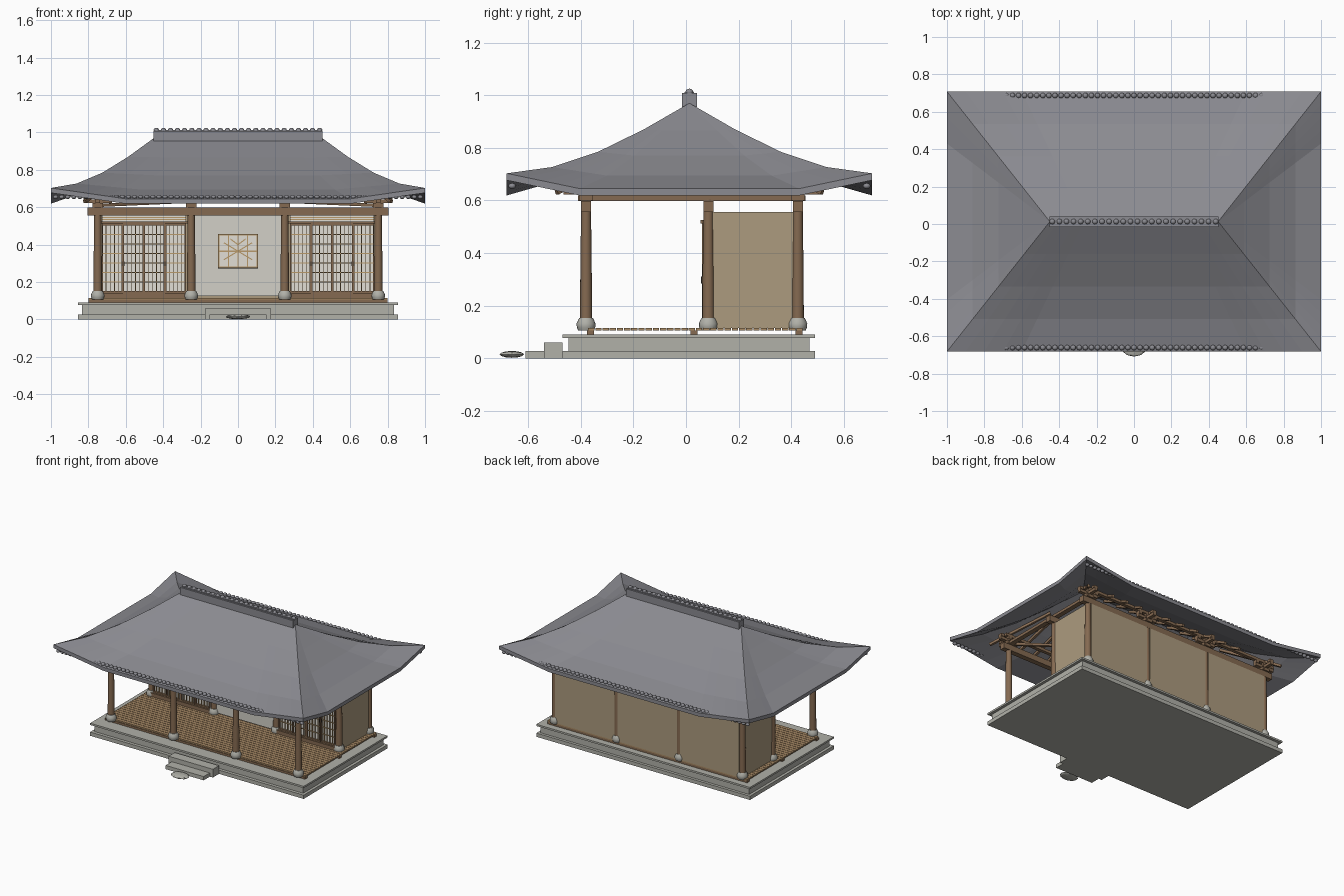
import bpy, bmesh, math
from mathutils import Vector, Matrix

if "Cube" in bpy.data.objects:
    bpy.data.objects.remove(bpy.data.objects["Cube"])

YC = 0.013                       # roof centre in depth


def mat(name, hexcode):
    c = [int(hexcode[i:i + 2], 16) / 255 for i in (0, 2, 4)]
    m = bpy.data.materials.new(name)
    m.diffuse_color = [((v + 0.055) / 1.055) ** 2.4 for v in c] + [1]
    m.use_nodes = True
    m.node_tree.nodes["Principled BSDF"].inputs["Base Color"].default_value = m.diffuse_color
    return m


TILE = mat("grey_tile", "8B8B91")
STONE = mat("pale_stone", "B1B1A9")
WOOD = mat("brown_wood", "856A51")
FLOOR = mat("floor_wood", "A88A65")
WALL = mat("tan_wall", "AC9B7E")
PLASTER = mat("plaster", "D2D0C7")
PAPER = mat("paper", "E2DFD6")
LATTICE = mat("lattice_wood", "B99A6B")
DARK = mat("dark_metal", "33302D")


def finish(name, bm, m, smooth=False):
    bmesh.ops.recalc_face_normals(bm, faces=bm.faces)
    me = bpy.data.meshes.new(name)
    bm.to_mesh(me)
    bm.free()
    me.materials.append(m)
    ob = bpy.data.objects.new(name, me)
    bpy.context.collection.objects.link(ob)
    if smooth:
        bpy.context.view_layer.objects.active = ob
        ob.select_set(True)
        bpy.ops.object.shade_smooth_by_angle(angle=math.radians(40))
        ob.select_set(False)
    return ob


def boxes(name, m, items):
    """Join boxes given as (x0, x1, y0, y1, z0, z1)."""
    bm = bmesh.new()
    for x0, x1, y0, y1, z0, z1 in items:
        M = Matrix.Translation(((x0 + x1) / 2, (y0 + y1) / 2, (z0 + z1) / 2))
        bmesh.ops.create_cube(bm, size=1, matrix=M @ Matrix.Diagonal((x1 - x0, y1 - y0, z1 - z0, 1)))
    return finish(name, bm, m)


def bars(name, m, items, w):
    """Join square bars running between pairs of points."""
    bm = bmesh.new()
    for a, b in items:
        a, b = Vector(a), Vector(b)
        R = (b - a).to_track_quat('Z', 'Y').to_matrix().to_4x4()
        M = Matrix.Translation((a + b) / 2) @ R
        bmesh.ops.create_cube(bm, size=1, matrix=M @ Matrix.Diagonal((w, w, (b - a).length, 1)))
    return finish(name, bm, m)


def lathe(bm, x, y, profile, n=16):
    rings = [[bm.verts.new((x + r * math.cos(i * math.tau / n), y + r * math.sin(i * math.tau / n), z))
              for i in range(n)] for r, z in profile]
    for a, b in zip(rings, rings[1:]):
        for i in range(n):
            bm.faces.new((a[i], a[(i + 1) % n], b[(i + 1) % n], b[i]))
    bm.faces.new(rings[0])
    bm.faces.new(rings[-1])


# Stone platform, steps and stepping stone
boxes("platform_base", STONE, [(-.855, .855, -.47, .49, 0, .027)])
boxes("platform_body", STONE, [(-.835, .835, -.447, .47, .027, .078)])
boxes("platform_top", STONE, [(-.855, .855, -.47, .49, .078, .091)])
boxes("steps", STONE, [(-.177, .177, -.54, -.47, 0, .06), (-.152, .152, -.61, -.54, 0, .027)])
bm = bmesh.new()
bmesh.ops.create_icosphere(bm, subdivisions=2, radius=1, matrix=Matrix.Translation((0, -.662, .015))
                           @ Matrix.Diagonal((.068, .047, .013, 1)))
finish("stepping_stone", bm, STONE)

# Floor joists and planks
boxes("floor_joists", WOOD, [(-.8, .8, y - .013, y + .013, .091, .106) for y in (-.363, .03, .43)])
boxes("floor_planks", FLOOR, [(-.8, .8, -.372 + i * .0273, -.372 + i * .0273 + .024, .106, .116)
                              for i in range(30)])

# Columns on rounded stone bases
XS, YS = (-.75, -.25, .25, .75), (-.38, .085, .425)
cols, feet = bmesh.new(), bmesh.new()
for x in XS:
    for y in YS:
        lathe(cols, x, y, [(.023, .14), (.022, .3), (.019, .56), (.019, .605)])
        lathe(feet, x, y, [(.03, .106), (.035, .118), (.036, .132), (.03, .146), (.026, .153)])
finish("columns", cols, WOOD, True)
finish("column_bases", feet, STONE, True)

# Beams along and across the columns
boxes("long_beams", WOOD, [(-.805, .805, y - .019, y + .019, .556, .598) for y in YS])
boxes("cross_beams", WOOD, [(x - .017, x + .017, -.41, .455, .598, .618) for x in XS])

# Stacked brackets above the outer columns
br = []
for x in XS:
    for y, s in ((-.38, -1), (.425, 1)):
        br += [(x - .028, x + .028, y - .026, y + .026, .6, .622),
               (x - .075, x + .075, y - .012, y + .012, .622, .642),
               (x - .012, x + .012, min(y, y + s * .085), max(y, y + s * .085), .622, .642)]
        br += [(x + d - .013, x + d + .013, y - .016, y + .016, .642, .662) for d in (-.062, 0, .062)]
        br += [(x - .016, x + .016, y + s * .07 - .013, y + s * .07 + .013, .642, .66)]
boxes("brackets", WOOD, br)
boxes("wall_plates", WOOD, [(-.78, .78, y - .012, y + .012, .662, .682) for y in (-.38, .425)])

# Rafters under the roof
raf = []
for s in (-1, 1):
    for i in range(13):
        x = -.72 + i * .12
        if abs(x) < .6:
            raf.append(((x, YC + s * .49, .64), (x * .9, YC + s * .2, .79)))
    for sx in (-1, 1):
        raf.append(((sx * .82, YC + s * .505, .63), (sx * .58, YC + s * .17, .81)))
        raf.append(((sx * .75, YC + s * .39, .61), (sx * .3, YC + s * .1, .63)))
bars("rafters", WOOD, raf, .017)

# Back and side walls
boxes("back_walls", WALL, [(a + .012, a + .488, .425, .445, .115, .556) for a in XS[:3]])
boxes("side_walls", WALL, [(s * .75 - .01, s * .75 + .01, .1, .44, .115, .556) for s in (-1, 1)])

# Central plaster wall with lattice window
boxes("plaster_wall", PLASTER, [(-.24, .24, .078, .095, .125, .556)])
boxes("window_paper", PAPER, [(-.1, .1, .071, .077, .28, .452)])
wf = [(-.106, .106, .066, .078, z - .004, z + .004) for z in (.28, .365, .452)]
wf += [(x - .003, x + .003, .066, .078, .28, .452) for x in (-.103, -.05, 0, .05, .103)]
boxes("window_frame", LATTICE, wf)
bars("window_diagonals", LATTICE, [((sx * .075, .067, .365 + sz * .045), (0, .067, .365))
                                   for sx in (-1, 1) for sz in (-1, 1)]
     + [((sx * .04, .067, .43), (0, .067, .4)) for sx in (-1, 1)], .006)
boxes("window_sill", DARK, [(-.108, .108, .062, .078, .273, .279)])

# Sliding doors: four leaves in each side bay
frame, slats, handles, papers, rails = [], [], [], [], []
for s in (-1, 1):
    c = s * .503
    papers.append((c - .225, c + .225, .08, .09, .14, .556))
    rails += [(c - .235, c + .235, .055, .095, z0, z1) for z0, z1 in ((.116, .142), (.513, .525))]
    slats += [(c - .225, c + .225, .072, .082, z - .002, z + .002) for z in (.534, .545)]
    for k in range(4):
        x0 = c - .225 + k * .1125
        x1 = x0 + .1125
        y = .06 if k in (1, 2) else .068
        frame += [(x0, x0 + .007, y, y + .013, .142, .513), (x1 - .007, x1, y, y + .013, .142, .513),
                  (x0, x1, y, y + .013, .142, .152), (x0, x1, y, y + .013, .503, .513)]
        slats += [(x0 + j * .0225 - .0018, x0 + j * .0225 + .0018, y + .003, y + .011, .15, .505)
                  for j in range(1, 5)]
        slats += [(x0, x1, y + .004, y + .011, .15 + j * .0507 - .0018, .15 + j * .0507 + .0018)
                  for j in range(1, 7)]
        hx = x1 - .005 if k % 2 == 0 else x0 + .005
        handles.append((hx - .003, hx + .003, y - .003, y, .285, .31))
boxes("door_paper", PAPER, papers)
boxes("door_rails", WOOD, rails)
boxes("door_frames", WOOD, frame)
boxes("door_lattice", LATTICE, slats)
boxes("door_handles", DARK, handles)

# Hipped roof shell with sagging slopes and upturned corners
LEVELS = [(0, .97), (.25, .87), (.5, .785), (.75, .727), (1, .703)]
US = [-1, -.9, -.8, -.7, -.6, 0, .6, .7, .8, .9, 1]


def roof_point(side, t, hip_z, u, drop):
    rise = max(0, (abs(u) - .6) / .4)
    z = hip_z - .058 * t * t * (1 - rise) - drop
    hx, hy = .45 + .55 * t, .695 * t
    return {0: (u * hx, YC - hy, z), 1: (hx, YC + u * hy, z),
            2: (-u * hx, YC + hy, z), 3: (-hx, YC - u * hy, z)}[side]


bm = bmesh.new()
for side in range(4):
    skins = []
    for drop in (0, .026):
        g = [[bm.verts.new(roof_point(side, t, z, u, drop)) for u in US] for t, z in LEVELS]
        skins.append(g)
        for a, b in zip(g, g[1:]):
            for i in range(len(US) - 1):
                bm.faces.new((a[i], a[i + 1], b[i + 1], b[i]))
    top, low = skins[0][-1], skins[1][-1]
    for i in range(len(US) - 1):
        bm.faces.new((top[i], top[i + 1], low[i + 1], low[i]))
bmesh.ops.remove_doubles(bm, verts=bm.verts, dist=.0002)
bmesh.ops.dissolve_degenerate(bm, dist=.0002, edges=bm.edges)
finish("roof", bm, TILE)

# Ridge cap with round tiles, and tile rows on the front and back eaves
boxes("ridge_cap", TILE, [(-.452, .452, YC - .028, YC + .028, .955, 1.008),
                          (-.445, .445, YC - .018, YC + .018, 1.008, 1.013)])
spots = [(-.437 + i * .038, YC, 1.012, .015, .013) for i in range(24)]
spots += [(-.975 + i * .0325, YC + s * .674, .655, .0145, .011) for s in (-1, 1) for i in range(61)]
bm = bmesh.new()
for x, y, z, r, h in spots:
    bmesh.ops.create_uvsphere(bm, u_segments=10, v_segments=6, radius=1,
                              matrix=Matrix.Translation((x, y, z)) @ Matrix.Diagonal((r, r, h, 1)))
finish("round_tiles", bm, TILE, True)
